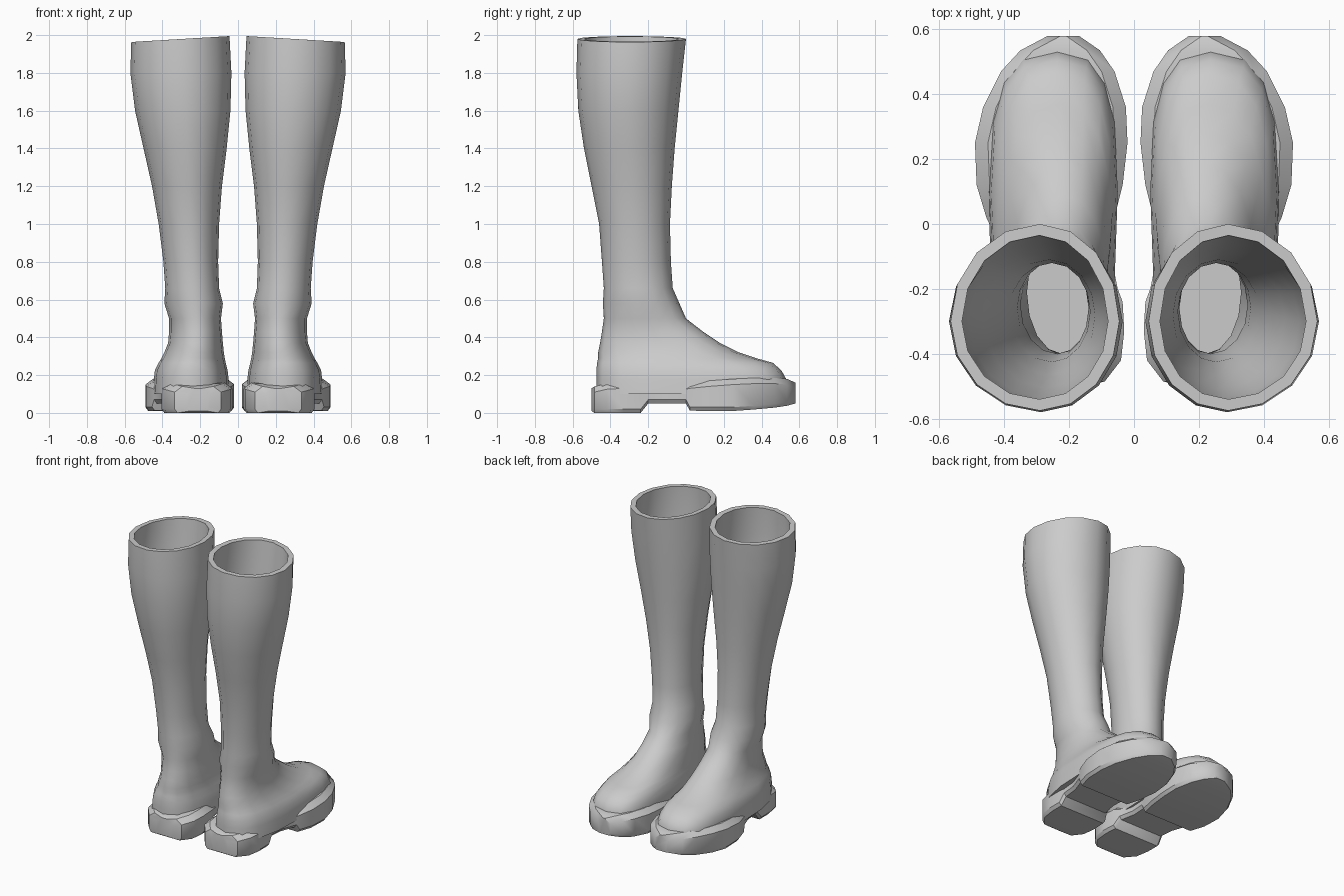
import bpy
import bmesh
import math

SIDES = 16
grey = bpy.data.materials.new("light grey leather")
grey.diffuse_color = (0.6, 0.6, 0.6, 1)


def ring(z, xl, xr, yb, yf, ym, n, tilt=0.0, inset=0.0):
    """Horizontal egg-shaped slice, widest at y = ym, squarer for larger n."""
    xl, xr, yb, yf = xl + inset, xr - inset, yb + inset, yf - inset
    xm = xl + 0.47 * (xr - xl)
    pts = []
    for i in range(SIDES):
        a = 2 * math.pi * i / SIDES
        c = math.copysign(abs(math.cos(a)) ** (2 / n), math.cos(a))
        s = math.copysign(abs(math.sin(a)) ** (2 / n), math.sin(a))
        x = xm + c * (xr - xm if c > 0 else xm - xl)
        y = ym + s * (yf - ym if s > 0 else ym - yb)
        pts.append((x, y, z - tilt * (x - xm)))
    return pts


def loft(name, rings, angle):
    """Skin closed rings, cap the ends, and mirror to make the pair."""
    bm = bmesh.new()
    loops = [[bm.verts.new(p) for p in r] for r in rings]
    n = len(loops[0])
    for a, b in zip(loops, loops[1:]):
        for i in range(n):
            j = (i + 1) % n
            bm.faces.new((a[i], a[j], b[j], b[i]))
    bm.faces.new(loops[0][::-1])
    bm.faces.new(loops[-1])
    bmesh.ops.recalc_face_normals(bm, faces=bm.faces)
    mesh = bpy.data.meshes.new(name)
    bm.to_mesh(mesh)
    bm.free()
    mesh.materials.append(grey)
    ob = bpy.data.objects.new(name, mesh)
    bpy.context.collection.objects.link(ob)
    bpy.ops.object.select_all(action='DESELECT')
    ob.select_set(True)
    bpy.context.view_layer.objects.active = ob
    bpy.ops.object.shade_smooth_by_angle(angle=math.radians(angle))
    ob.modifiers.new("pair", 'MIRROR').use_mirror_merge = False
    return ob


# Foot slices: z, inner x, outer x, back y, front y, widest y, squareness
foot = [
    (0.10, 0.05, 0.45, -0.475, 0.53, 0.10, 2.8),
    (0.18, 0.05, 0.445, -0.475, 0.53, 0.10, 2.8),
    (0.225, 0.055, 0.44, -0.475, 0.505, 0.10, 2.7),
    (0.265, 0.065, 0.42, -0.47, 0.46, 0.05, 2.6),
    (0.29, 0.07, 0.405, -0.465, 0.37, -0.02, 2.4),
    (0.32, 0.075, 0.39, -0.465, 0.28, -0.08, 2.3),
    (0.37, 0.08, 0.37, -0.455, 0.18, -0.13, 2.2),
    (0.43, 0.085, 0.365, -0.445, 0.09, -0.18, 2.1),
    (0.50, 0.09, 0.365, -0.435, 0.00, -0.21, 2.0),
]
# Shaft slices, with the ankle crease at the bottom
shaft = [
    (0.58, 0.08, 0.39, -0.44, -0.035, -0.23, 2),
    (0.66, 0.10, 0.385, -0.435, -0.07, -0.25, 2),
    (0.80, 0.105, 0.395, -0.445, -0.08, -0.26, 2),
    (1.00, 0.10, 0.42, -0.46, -0.085, -0.27, 2),
    (1.20, 0.085, 0.455, -0.50, -0.075, -0.28, 2),
    (1.40, 0.06, 0.50, -0.54, -0.06, -0.29, 2),
    (1.60, 0.04, 0.545, -0.57, -0.04, -0.30, 2),
    (1.80, 0.035, 0.57, -0.58, -0.02, -0.30, 2),
    (1.98, 0.045, 0.565, -0.575, 0.00, -0.30, 2, 0.06),
]
outer = [ring(*s) for s in foot + shaft]
inner = [ring(*s, inset=0.035) for s in reversed(shaft)]
inner += [ring(*foot[-1], inset=0.035),
          ring(0.30, 0.10, 0.36, -0.44, -0.02, -0.21, 2),
          ring(0.20, 0.11, 0.36, -0.43, 0.0, -0.21, 2)]
loft("boot_upper", outer + inner, 50)

# Sole stations: y, inner x, outer x, bottom z, top z
sole = [
    (-0.50, 0.15, 0.27, 0.01, 0.13),
    (-0.485, 0.09, 0.335, 0.0, 0.14),
    (-0.42, 0.04, 0.39, 0.0, 0.155),
    (-0.33, 0.03, 0.405, 0.0, 0.16),
    (-0.24, 0.035, 0.405, 0.0, 0.16),
    (-0.20, 0.05, 0.40, 0.05, 0.15),
    (-0.10, 0.07, 0.41, 0.05, 0.145),
    (0.00, 0.065, 0.445, 0.05, 0.155),
    (0.02, 0.06, 0.455, 0.012, 0.16),
    (0.12, 0.035, 0.485, 0.01, 0.17),
    (0.25, 0.02, 0.49, 0.01, 0.18),
    (0.36, 0.025, 0.465, 0.018, 0.185),
    (0.47, 0.06, 0.41, 0.028, 0.185),
    (0.535, 0.105, 0.35, 0.038, 0.18),
    (0.58, 0.17, 0.265, 0.05, 0.16),
]


def sole_section(y, xl, xr, zb, zt):
    """Block section with a small lower chamfer and a wide upper one."""
    half = [(0.015, zb), (0.0, zb + 0.02), (0.0, zt - 0.03), (0.04, zt)]
    return ([(xl + d, y, z) for d, z in half]
            + [(xr - d, y, z) for d, z in reversed(half)])


loft("sole", [sole_section(*s) for s in sole], 35)
